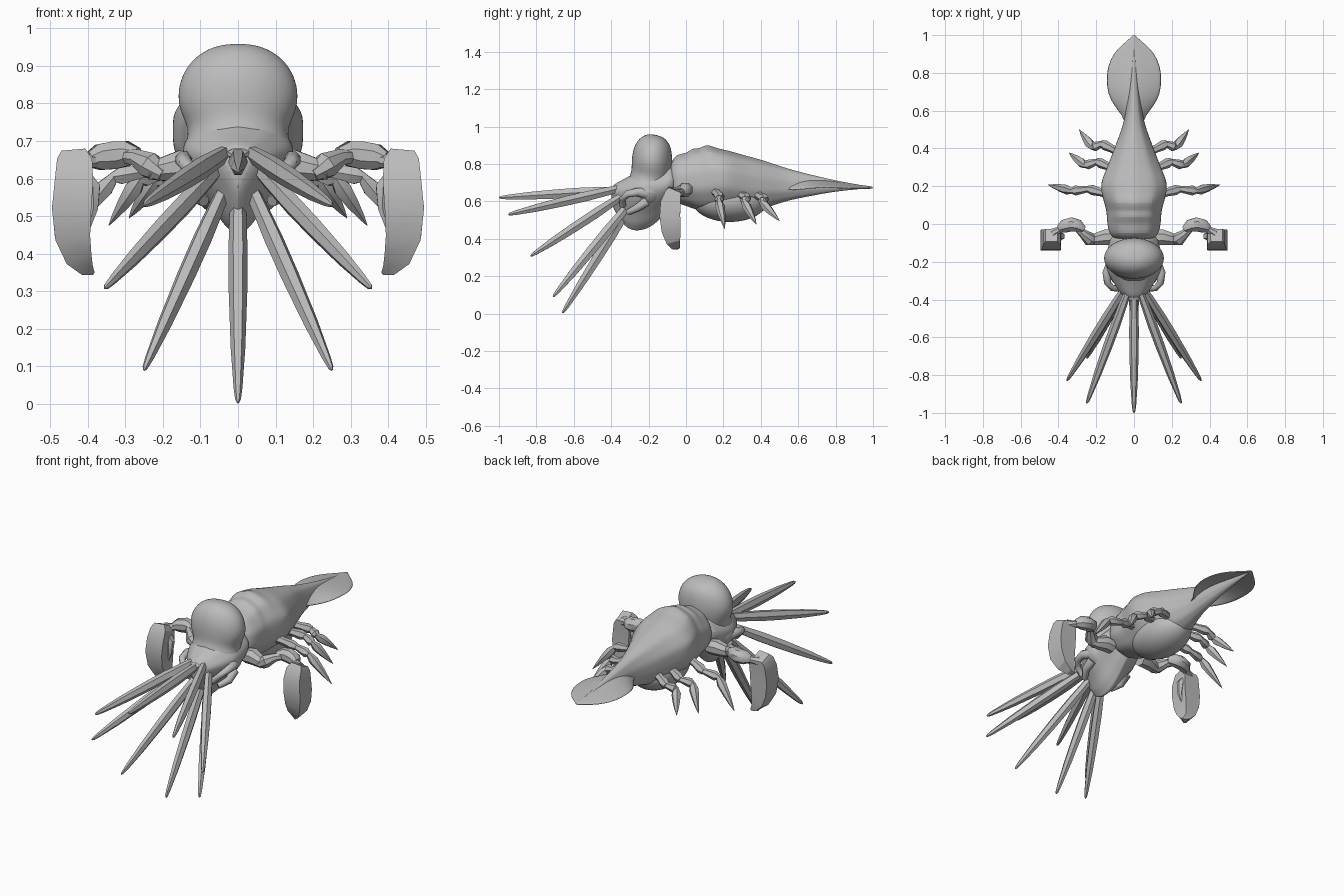
import bpy, bmesh, math
from mathutils import Vector

if "Cube" in bpy.data.objects:
    bpy.data.objects.remove(bpy.data.objects["Cube"], do_unlink=True)

grey = bpy.data.materials.new("shell grey")
grey.use_nodes = True
grey.diffuse_color = (0.5, 0.5, 0.5, 1)
grey.node_tree.nodes["Principled BSDF"].inputs["Base Color"].default_value = (0.5, 0.5, 0.5, 1)


def finish(name, bm, mirror=False, subdiv=0, angle=40, thick=0):
    bmesh.ops.recalc_face_normals(bm, faces=bm.faces)
    me = bpy.data.meshes.new(name)
    bm.to_mesh(me)
    bm.free()
    ob = bpy.data.objects.new(name, me)
    bpy.context.collection.objects.link(ob)
    me.materials.append(grey)
    bpy.ops.object.select_all(action='DESELECT')
    ob.select_set(True)
    bpy.context.view_layer.objects.active = ob
    if mirror:
        ob.modifiers.new("mirror", 'MIRROR').use_mirror_merge = False
    if thick:
        s = ob.modifiers.new("thickness", 'SOLIDIFY')
        s.thickness, s.offset = thick, 0
    if subdiv:
        s = ob.modifiers.new("smooth", 'SUBSURF')
        s.levels = s.render_levels = subdiv
    bpy.ops.object.shade_smooth_by_angle(angle=math.radians(angle))


def skin(bm, rings):
    """Bridge a list of closed point rings and cap both ends."""
    vs = [[bm.verts.new(p) for p in r] for r in rings]
    n = len(vs[0])
    for a, b in zip(vs, vs[1:]):
        for i in range(n):
            j = (i + 1) % n
            bm.faces.new((a[i], a[j], b[j], b[i]))
    bm.faces.new(vs[0])
    bm.faces.new(vs[-1])


def hull(name, sections, sides=20, ridge=0.0, taper=0.0):
    """Loft along y; sections are (y, half width, bottom z, widest z, top z)."""
    bm = bmesh.new()
    rings = []
    for y, w, zb, zm, zt in sections:
        ring = []
        for i in range(sides):
            a = 2 * math.pi * i / sides
            c, s = math.cos(a), math.sin(a)
            r = 1 + ridge * math.cos(10 * a + math.pi)
            h = (zt - zm) if s > 0 else (zm - zb)
            ring.append((w * c * r * (1 - taper * max(0, -s)), y, zm + h * s * r))
        rings.append(ring)
    skin(bm, rings)
    finish(name, bm, subdiv=2)


def add_tube(bm, pts, sides=6, ref=(0, 1, 0)):
    """Loft along a path; points are (x, y, z, radius across, radius along ref)."""
    P = [Vector(p[:3]) for p in pts]
    rings = []
    for i, p in enumerate(pts):
        t = (P[min(i + 1, len(P) - 1)] - P[max(i - 1, 0)]).normalized()
        u = Vector(ref).cross(t).normalized()
        v = t.cross(u)
        rings.append([P[i] + u * p[3] * math.cos(a) + v * p[-1] * math.sin(a)
                      for a in (2 * math.pi * (j + .5) / sides for j in range(sides))])
    skin(bm, rings)


# Body: humped back with shallow folds, thinning into the spine of the tail
hull("body", [
    (-.09, .10, .62, .71, .80), (-.05, .135, .59, .71, .855), (.0, .145, .575, .71, .855),
    (.04, .147, .56, .71, .89), (.07, .15, .55, .71, .88), (.11, .16, .545, .72, .91),
    (.16, .176, .545, .73, .885), (.22, .182, .545, .73, .875), (.30, .145, .545, .71, .85),
    (.40, .107, .555, .69, .825), (.50, .067, .59, .68, .79), (.57, .048, .61, .68, .768),
    (.66, .036, .627, .68, .745), (.75, .024, .645, .68, .723), (.86, .013, .66, .678, .70),
    (.98, .004, .67, .674, .68)], ridge=.025)

# Belly: round sac under the body
bm = bmesh.new()
bmesh.ops.create_uvsphere(bm, u_segments=32, v_segments=20, radius=1)
bmesh.ops.scale(bm, verts=bm.verts, vec=(.132, .20, .113))
bmesh.ops.translate(bm, verts=bm.verts, vec=(0, .235, .603))
finish("belly", bm)

# Tail fin: thin, almost flat leaf with a slight central ridge
bm = bmesh.new()
rows = []
for y, w, zr, ze in [(.48, .05, .72, .68), (.55, .045, .72, .66), (.60, .085, .72, .66),
                     (.66, .128, .718, .668), (.72, .145, .715, .673), (.80, .147, .705, .672),
                     (.87, .128, .694, .669), (.93, .087, .685, .668), (.97, .035, .68, .669),
                     (1.0, .004, .675, .67)]:
    rows.append([bm.verts.new((w * u, y, zr + (ze - zr) * abs(u) ** 1.1))
                 for u in (-1, -.75, -.5, -.25, 0, .25, .5, .75, 1)])
for a, b in zip(rows, rows[1:]):
    for i in range(8):
        bm.faces.new((a[i], a[i + 1], b[i + 1], b[i]))
finish("tail_fin", bm, thick=.008, subdiv=1)

# Head: tall dome pinched above the cheeks
bm = bmesh.new()
add_tube(bm, [(0, -.17, .957, .03, .02), (0, -.172, .947, .08, .058), (0, -.175, .912, .13, .092),
              (0, -.18, .86, .158, .107), (0, -.182, .81, .163, .11), (0, -.185, .77, .152, .107),
              (0, -.19, .73, .132, .107), (0, -.20, .69, .14, .117), (0, -.205, .65, .16, .115),
              (0, -.21, .60, .135, .095), (0, -.21, .56, .08, .06)], 20)
finish("head", bm, subdiv=2)
hull("face", [
    (-.40, .035, .58, .64, .68), (-.37, .07, .53, .64, .70), (-.33, .10, .465, .645, .72),
    (-.28, .13, .44, .65, .75), (-.23, .155, .445, .65, .78), (-.17, .15, .47, .65, .79),
    (-.11, .14, .54, .66, .79), (-.04, .12, .60, .70, .80)], taper=.65, ridge=.025)

# Short palps beside the mouth and a stack of plates between them
bm = bmesh.new()
add_tube(bm, [(.12, -.21, .64, .03), (.145, -.26, .65, .024), (.14, -.31, .64, .02),
              (.115, -.34, .615, .016), (.08, -.34, .58, .02)], 8, (0, 0, 1))
add_tube(bm, [(.12, -.21, .60, .028), (.125, -.26, .565, .022), (.09, -.31, .54, .016)], 8, (0, 0, 1))
finish("palps", bm, mirror=True, angle=60)
bm = bmesh.new()
for i in range(4):
    z = .67 - i * .035
    add_tube(bm, [(0, -.36, z, .035, .014), (0, -.395 + .012 * i, z - .005, .032, .016),
                  (0, -.41 + .015 * i, z - .008, .015, .007)], 8, (0, 0, 1))
finish("mouth_plates", bm)


# Tentacles: long ridged blades fanning out of the face
def add_tentacle(bm, base, tip):
    A, B = Vector(base), Vector(tip)
    pts = [(*A.lerp(B, t), r, r * .85) for t, r in
           [(0, .02), (.1, .025), (.3, .03), (.5, .029), (.75, .023), (.93, .014), (.985, .009), (1, .003)]]
    add_tube(bm, pts, 6, (1, 0, 0))


bm = bmesh.new()
add_tentacle(bm, (0, -.36, .66), (0, -1.0, .62))
add_tentacle(bm, (0, -.29, .59), (0, -.66, .003))
finish("middle_tentacles", bm, angle=30)
bm = bmesh.new()
for base, tip in [((.03, -.35, .67), (.25, -.95, .53)), ((.05, -.34, .63), (.355, -.83, .308)),
                  ((.028, -.30, .59), (.25, -.71, .09))]:
    add_tentacle(bm, base, tip)
finish("side_tentacles", bm, mirror=True, angle=30)

# Claw arms: jointed segments, then a broad box-shaped hooked claw
bm = bmesh.new()
add_tube(bm, [(.10, -.07, .63, .04), (.15, -.07, .635, .045), (.20, -.08, .625, .034), (.24, -.085, .62, .024)], 8)
add_tube(bm, [(.20, -.095, .61, .02), (.235, -.08, .635, .037), (.27, -.05, .655, .024), (.30, -.02, .66, .02)], 8)
add_tube(bm, [(.265, -.03, .665, .018), (.295, -.01, .666, .036), (.33, -.002, .662, .04),
              (.37, -.012, .657, .037), (.395, -.025, .65, .022)], 8)
add_tube(bm, [(.37, -.02, .65, .02), (.405, -.035, .645, .02), (.43, -.05, .64, .028)], 8)
finish("arms", bm, mirror=True)
bm = bmesh.new()
add_tube(bm, [(.437, -.06, .663, .045, .05), (.435, -.07, .64, .066, .062), (.437, -.083, .59, .072, .075),
              (.443, -.086, .52, .074, .078), (.441, -.08, .45, .066, .072), (.427, -.067, .395, .05, .053),
              (.405, -.052, .36, .026, .03), (.385, -.045, .347, .006, .006)], 4)
finish("claws", bm, mirror=True, angle=25)
bm = bmesh.new()
add_tube(bm, [(.42, -.06, .61, .03), (.385, -.065, .575, .022), (.385, -.07, .52, .014), (.40, -.07, .46, .004)])
finish("claw_thumbs", bm, mirror=True, angle=25)

# Walking legs: two short joints and a pointed foot, three pairs
legs = [[(.11, .15, .66), (.24, .185, .62), (.33, .175, .605), (.455, .207, .453)],
        [(.08, .28, .645), (.195, .33, .615), (.26, .31, .60), (.344, .377, .475)],
        [(.06, .37, .64), (.17, .425, .61), (.22, .405, .595), (.29, .50, .495)]]
bm = bmesh.new()
for joints in legs:
    J = [Vector(j) for j in joints]
    for k, prof in enumerate([[(0, .028), (.5, .021), (.85, .027), (1.05, .018)],
                              [(-.1, .014), (.3, .02), (.8, .026), (1.05, .014)],
                              [(-.05, .012), (.2, .026), (.5, .02), (.8, .01), (1, .001)]]):
        add_tube(bm, [(*J[k].lerp(J[k + 1], t), r) for t, r in prof], 6)
finish("walking_legs", bm, mirror=True)
